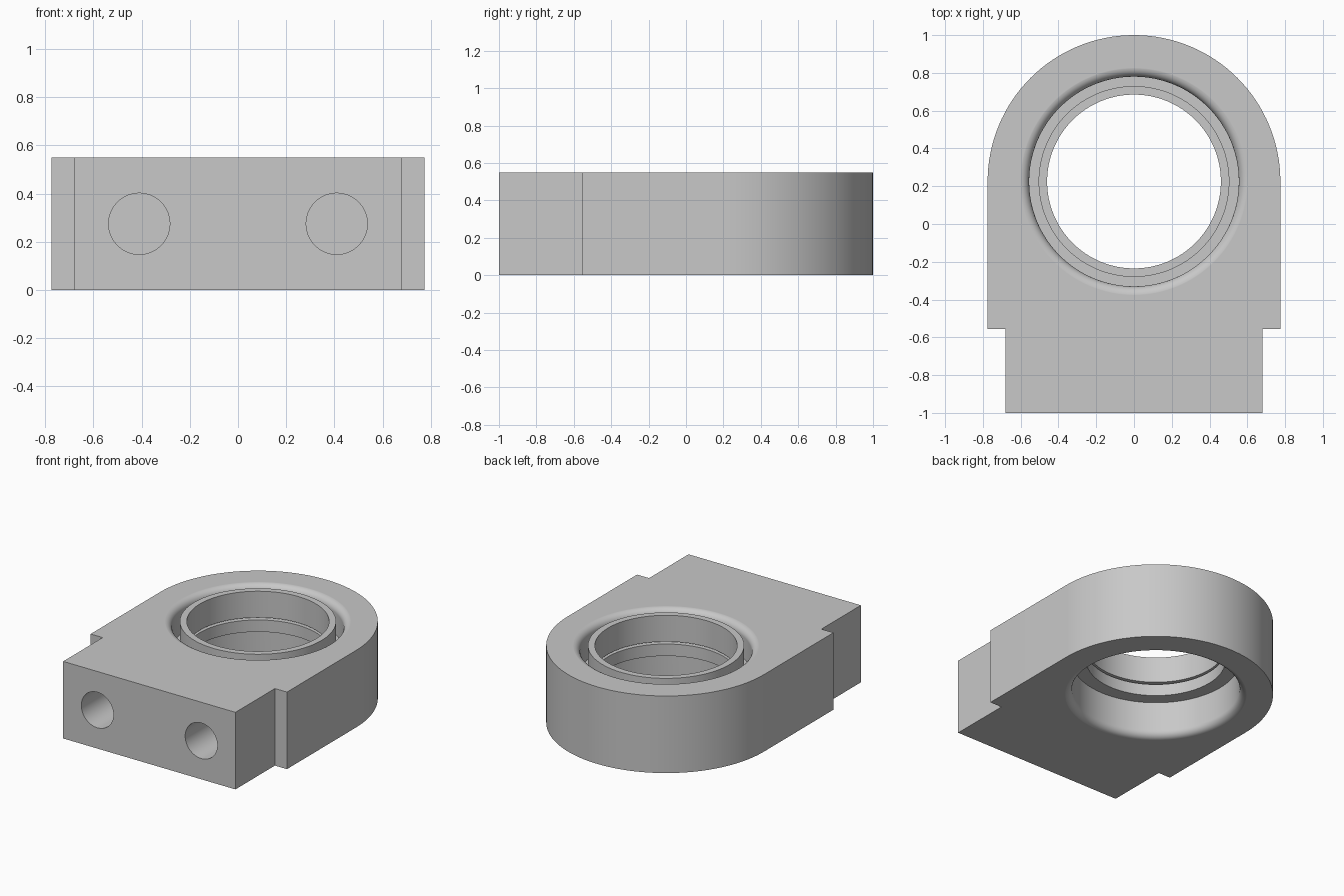
import bpy, bmesh
from math import sin, cos, pi, radians
from mathutils import Matrix

cube = bpy.data.objects.get("Cube")
if cube:
    bpy.data.objects.remove(cube, do_unlink=True)

HEIGHT, CENTRE_Y, OUTER_R = 0.55, 0.225, 0.775
BORE_R, RING_R, POCKET_R, FILLET = 0.46, 0.505, 0.555, 0.05
SHELF_LOW, SHELF_HIGH, GAP = 0.26, 0.345, 0.017

grey = bpy.data.materials.new("satin grey")
grey.use_nodes = True
grey.diffuse_color = (0.58, 0.58, 0.58, 1)
grey.node_tree.nodes["Principled BSDF"].inputs["Base Color"].default_value = grey.diffuse_color


def make_object(name, bm):
    bmesh.ops.recalc_face_normals(bm, faces=bm.faces)
    mesh = bpy.data.meshes.new(name)
    bm.to_mesh(mesh)
    bm.free()
    mesh.materials.append(grey)
    obj = bpy.data.objects.new(name, mesh)
    bpy.context.collection.objects.link(obj)
    return obj


def lathe(name, profile, closed=False, steps=128):
    """Turn a (radius, z) profile about the bore axis."""
    bm = bmesh.new()
    verts = [bm.verts.new((r, 0, z)) for r, z in profile]
    pairs = list(zip(verts, verts[1:]))
    if closed:
        pairs.append((verts[-1], verts[0]))
    edges = [bm.edges.new(p) for p in pairs]
    bmesh.ops.spin(bm, geom=verts + edges, axis=(0, 0, 1), cent=(0, 0, 0),
                   angle=2 * pi, steps=steps, use_duplicate=False)
    bmesh.ops.remove_doubles(bm, verts=bm.verts, dist=0.0001)
    bmesh.ops.translate(bm, verts=bm.verts, vec=(0, CENTRE_Y, 0))
    return make_object(name, bm)


def activate(obj):
    bpy.ops.object.select_all(action='DESELECT')
    obj.select_set(True)
    bpy.context.view_layer.objects.active = obj


def cut(target, cutter):
    mod = target.modifiers.new("cut", 'BOOLEAN')
    mod.operation, mod.solver, mod.object = 'DIFFERENCE', 'EXACT', cutter
    activate(target)
    bpy.ops.object.modifier_apply(modifier=mod.name)
    bpy.data.objects.remove(cutter, do_unlink=True)


def smooth(obj):
    activate(obj)
    bpy.ops.object.shade_smooth_by_angle(angle=radians(25))
    mod = obj.modifiers.new("even shading", 'WEIGHTED_NORMAL')
    mod.keep_sharp = True


# Housing: round back, straight sides and a stepped-in mounting foot
arc = [(OUTER_R * cos(pi * i / 64), CENTRE_Y + OUTER_R * sin(pi * i / 64)) for i in range(65)]
outline = arc + [(-0.775, -0.555), (-0.68, -0.555), (-0.68, -1),
                 (0.68, -1), (0.68, -0.555), (0.775, -0.555)]
bm = bmesh.new()
base = bm.faces.new([bm.verts.new((x, y, 0)) for x, y in outline])
extruded = bmesh.ops.extrude_face_region(bm, geom=[base])["geom"]
bmesh.ops.translate(bm, vec=(0, 0, HEIGHT),
                    verts=[v for v in extruded if isinstance(v, bmesh.types.BMVert)])
housing = make_object("housing", bm)

# Stepped bore with rounded lips and a narrow inner shelf
lip = [(POCKET_R + FILLET * (1 - cos(a)), FILLET * (1 - sin(a)))
       for a in (pi / 2 * i / 10 for i in range(11))]
lip[-1] = (POCKET_R + FILLET, -0.0004)
edge = POCKET_R + FILLET
low = [(0, -0.1), (edge, -0.1)] + lip[::-1] + [(POCKET_R, SHELF_LOW), (BORE_R, SHELF_LOW)]
high = [(BORE_R, SHELF_HIGH), (POCKET_R, SHELF_HIGH)]
high += [(r, HEIGHT - z) for r, z in lip] + [(edge, HEIGHT + 0.1), (0, HEIGHT + 0.1)]
# the lip profile starts on the pocket wall and opens outward
cut(housing, lathe("bore_cutter", low + high))

# Blind bolt holes in the front face
for x in (-0.41, 0.41):
    bm = bmesh.new()
    place = Matrix.Translation((x, -0.8, HEIGHT / 2)) @ Matrix.Rotation(pi / 2, 4, 'X')
    bmesh.ops.create_cone(bm, cap_ends=True, segments=64, radius1=0.127,
                          radius2=0.127, depth=0.6, matrix=place)
    cut(housing, make_object("bolt_hole_cutter", bm))
smooth(housing)

# Thin sleeve standing in the upper pocket, just above the shelf
bottom = SHELF_HIGH + GAP
sleeve = lathe("sleeve", [(BORE_R, bottom), (RING_R, bottom),
                          (RING_R, HEIGHT), (BORE_R, HEIGHT)], closed=True)
smooth(sleeve)
